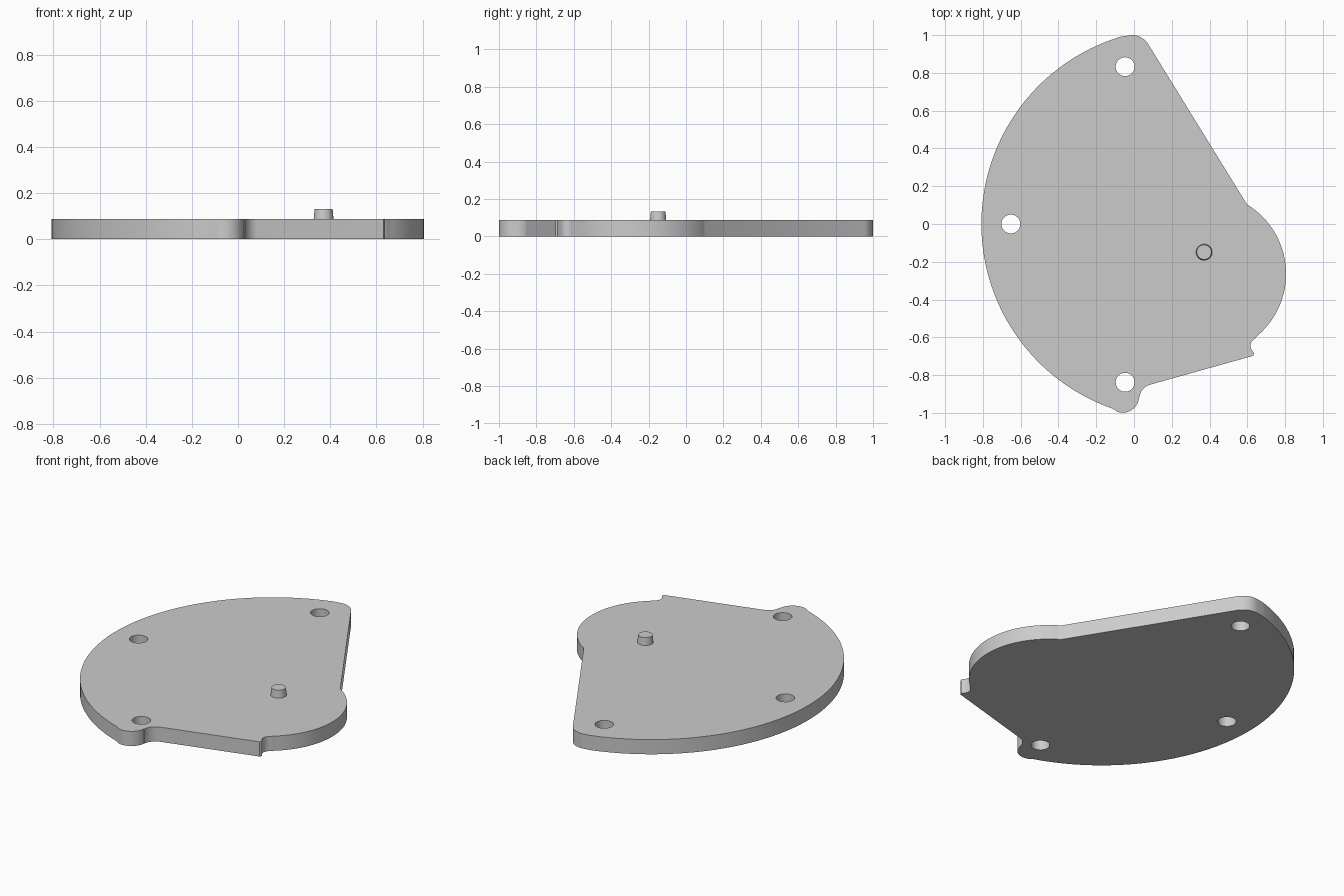
import bpy
import bmesh
from math import sin, cos, radians, atan2, degrees

if "Cube" in bpy.data.objects:
    bpy.data.objects.remove(bpy.data.objects["Cube"])

THICKNESS = 0.087
PIN_TOP = 0.132

grey = bpy.data.materials.new("plain grey")
grey.use_nodes = True
GREY = (0.6, 0.6, 0.6, 1)
grey.diffuse_color = GREY
grey.node_tree.nodes["Principled BSDF"].inputs["Base Color"].default_value = GREY


def arc(cx, cy, r, start, end, steps):
    """Points along a circular arc, angles in degrees."""
    angles = [radians(start + (end - start) * i / steps) for i in range(steps + 1)]
    return [(cx + r * cos(a), cy + r * sin(a)) for a in angles]


def circle(cx, cy, r, steps=40):
    return arc(cx, cy, r, 0, 360, steps)[:-1]


def finish(bm, name):
    bmesh.ops.recalc_face_normals(bm, faces=bm.faces)
    mesh = bpy.data.meshes.new(name)
    bm.to_mesh(mesh)
    bm.free()
    obj = bpy.data.objects.new(name, mesh)
    mesh.materials.append(grey)
    bpy.context.collection.objects.link(obj)
    bpy.ops.object.select_all(action="DESELECT")
    bpy.context.view_layer.objects.active = obj
    obj.select_set(True)
    bpy.ops.object.shade_smooth_by_angle(angle=radians(30))
    return obj


def plate(name, loops, z0, z1):
    """Flat slab from an outer loop and hole loops."""
    bm = bmesh.new()
    caps = ([], [])
    for loop in loops:
        rings = [[bm.verts.new((x, y, z)) for x, y in loop] for z in (z0, z1)]
        n = len(loop)
        for ring, cap in zip(rings, caps):
            cap.extend(bm.edges.new((ring[i], ring[(i + 1) % n])) for i in range(n))
        for i in range(n):
            j = (i + 1) % n
            bm.faces.new((rings[0][i], rings[0][j], rings[1][j], rings[1][i]))
    for cap, up in zip(caps, (-1, 1)):
        bmesh.ops.triangle_fill(bm, edges=cap, use_beauty=True, normal=(0, 0, up))
    return finish(bm, name)


# Outline, counter-clockwise: each corner is an arc, joined by straight edges
BIG_X, BIG_R = 0.227, 1.035
top_x, top_y = -0.01, 0.9
low_x, low_y = -0.06, -0.912
top_angle = degrees(atan2(top_y, top_x - BIG_X))
low_angle = degrees(atan2(low_y, low_x - BIG_X)) + 360

outline = arc(0.375, -0.264, 0.43, -50, 58.7, 40)           # right lobe
outline += arc(top_x, top_y, 0.1, 31.3, top_angle, 14)      # top tip
outline += arc(BIG_X, 0, BIG_R, top_angle, low_angle, 90)[1:-1]   # large round side
outline += arc(low_x, low_y, 0.087, low_angle, 356, 16)     # lower tip
outline += arc(0.105, -0.924, 0.076, 175, 106, 12)          # hollow beside the tip
outline += [(0.63, -0.698), (0.637, -0.686)]                # small hook
outline += arc(0.66, -0.645, 0.043, 210, 115, 10)           # notch

holes = [circle(x, y, 0.05) for x, y in
         ((-0.047, 0.833), (-0.652, 0), (-0.047, -0.838))]
plate("base_plate", [outline] + holes, 0, THICKNESS)

# Slightly tapered pin standing on the plate
bm = bmesh.new()
bmesh.ops.create_cone(bm, cap_ends=True, segments=40, radius1=0.044, radius2=0.039,
                      depth=PIN_TOP - THICKNESS + 0.01)
bmesh.ops.translate(bm, verts=bm.verts,
                    vec=(0.371, -0.149, (PIN_TOP + THICKNESS - 0.01) / 2))
finish(bm, "locating_pin")
